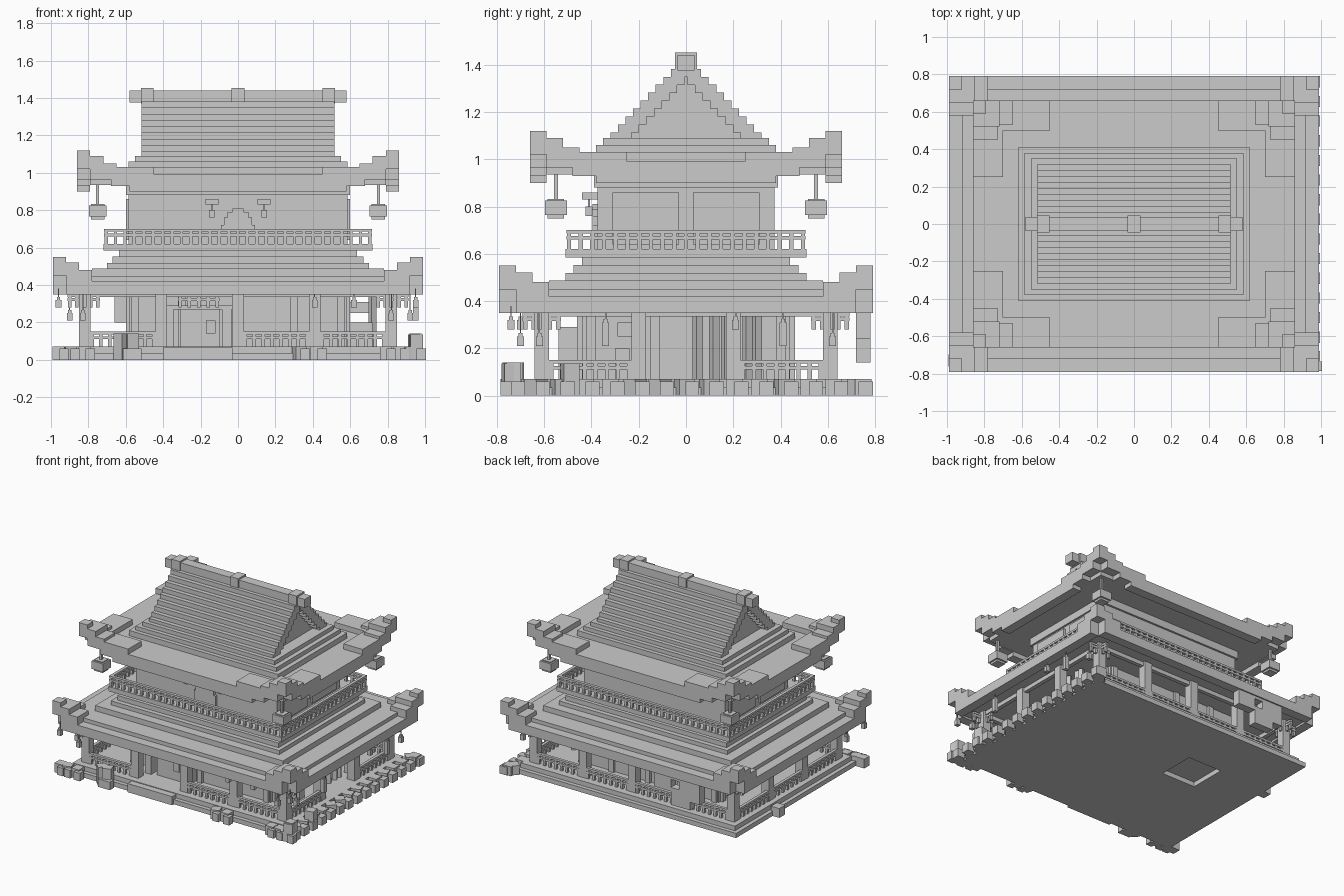
import bpy, bmesh, math, random
from mathutils import Matrix, Vector

old = bpy.data.objects.get("Cube")
if old:
    bpy.data.objects.remove(old, do_unlink=True)

GREY = (0.6, 0.6, 0.6, 1)
mat = bpy.data.materials.new("plain grey")
mat.use_nodes = True
mat.diffuse_color = GREY
mat.node_tree.nodes["Principled BSDF"].inputs["Base Color"].default_value = GREY


class Part:
    """Collects boxes into one named mesh object."""
    def __init__(self, name):
        self.name, self.bm = name, bmesh.new()

    def box(self, x0, x1, y0, y1, z0, z1, turn=0):
        c = Vector(((x0 + x1) / 2, (y0 + y1) / 2, (z0 + z1) / 2))
        m = (Matrix.Translation(c) @ Matrix.Rotation(turn, 4, 'Z')
             @ Matrix.Diagonal((abs(x1 - x0), abs(y1 - y0), abs(z1 - z0), 1)))
        bmesh.ops.create_cube(self.bm, size=1, matrix=m)

    def tier(self, hx, hy, z0, z1):
        self.box(-hx, hx, -hy, hy, z0, z1)

    def post(self, x, y, r, z0, z1, turn=0):
        self.box(x - r, x + r, y - r, y + r, z0, z1, turn)

    def done(self):
        me = bpy.data.meshes.new(self.name)
        self.bm.to_mesh(me)
        self.bm.free()
        me.materials.append(mat)
        bpy.context.collection.objects.link(bpy.data.objects.new(self.name, me))


CORNERS = [(sx, sy) for sx in (-1, 1) for sy in (-1, 1)]


def eave(name, X, Y, z, rims, arms):
    """Eave whose rim hangs in the middle and climbs in steps to each corner."""
    p = Part(name)
    p.tier(X - .07, Y - .07, z - .055, z)
    # rim pieces: distance left free at the corner, bottom height
    for e, b in rims:
        for s in (-1, 1):
            p.box(-X + e, X - e, s * (Y - .07), s * Y, z + b, z)
            p.box(s * (X - .07), s * X, -Y + e, Y - e, z + b, z)
    # corner steps: start, end, width, bottom, top
    steps = arms + [(.21, .07, .13, -.01, .06), (.14, 0, .14, .03, .1), (.07, 0, .07, .03, .13)]
    for sx, sy in CORNERS:
        for a, e, w, b, t in steps:
            p.box(sx * (X - a), sx * (X - e), sy * (Y - w), sy * Y, z + b, z + t)
            p.box(sx * (X - w), sx * X, sy * (Y - a), sy * (Y - e), z + b, z + t)
    p.done()


def rail(p, a, b, z0, z1, gap=.05):
    """Railing with two bars and evenly spaced posts between two points."""
    (xa, ya), (xb, yb) = a, b
    t = .011
    for z in (z1 - .015, (z0 + z1) / 2):
        p.box(min(xa, xb) - t, max(xa, xb) + t, min(ya, yb) - t, max(ya, yb) + t, z, z + .015)
    n = max(1, round(math.hypot(xb - xa, yb - ya) / gap))
    for i in range(n + 1):
        f = i / n
        p.post(xa + (xb - xa) * f, ya + (yb - ya) * f, .009, z0, z1)


# Stepped base with a square recess underneath
p = Part("base")
p.box(-.92, -.51, -.72, .72, 0, .035)
p.box(-.23, .92, -.72, .72, 0, .035)
p.box(-.51, -.23, -.72, .03, 0, .035)
p.box(-.51, -.23, .31, .72, 0, .035)
p.tier(.89, .69, .035, .07)
p.box(-.4, -.03, -.74, -.66, 0, .065)
p.done()

# Rocks along the front and the right edges
random.seed(4)
p = Part("edge_rocks")
for x in (-.96, -.9, -.82, -.62, -.57, .33, .42, .79, .86, .95):
    high = .14 if x in (-.62, -.57, .95) else .07
    p.post(x, -.73, .032, 0, high, random.choice((0, .3, .78)))
    p.post(x + .03, -.76, .025, 0, .06)
for i in range(15):
    y = -.74 + i * .105
    p.post(.92, y, .035, 0, .07, random.choice((0, .3, .78)))
    p.post(.965, y + .03, .03, 0, .06)
for y in (-.74, -.49):
    p.post(.95, y, .034, 0, .135, .2)
p.post(-.94, .25, .035, 0, .07)
p.post(.94, .75, .035, 0, .07)
p.done()

# Ground floor hall
p = Part("lower_hall")
p.tier(.58, .44, .07, .37)
for s in (-1, 1):
    for x in (-.55, -.3, 0, .3, .55):
        p.post(x, s * .44, .02, .07, .36)
    for y in (-.4, -.13, .13, .4):
        p.post(s * .58, y, .02, .07, .36)
p.done()

# Entrance door with frame and lattice above
p = Part("entrance")
p.box(-.31, -.1, -.52, -.44, .07, .27)
for x in (-.37, -.06):
    p.box(x - .025, x + .025, -.54, -.44, .07, .29)
p.box(-.4, -.03, -.54, -.44, .27, .29)
p.box(-.17, -.12, -.53, -.51, .14, .21)
rail(p, (-.31, -.6), (-.11, -.6), .28, .35)
p.done()

# Veranda columns
p = Part("veranda_columns")
COLS = [-.82, -.41, 0, .41, .82]
SIDES = [-.61, -.2, .2, .61]
for s in (-1, 1):
    for x in COLS:
        p.post(x, s * .61, .031, .07, .37)
    for y in SIDES[1:3]:
        p.post(s * .82, y, .031, .07, .37)
    p.box(-.82, .82, s * .61 - .015, s * .61 + .015, .335, .37)
    p.box(s * .82 - .015, s * .82 + .015, -.61, .61, .335, .37)
p.done()

# Veranda railings and corner brackets
p = Part("veranda_railings")
for s in (-1, 1):
    for i in range(4):
        if not (s == -1 and i == 1):
            rail(p, (COLS[i] + .04, s * .63), (COLS[i + 1] - .04, s * .63), .07, .15)
    for i in range(3):
        if not (s == 1 and i == 1):
            rail(p, (s * .84, SIDES[i] + .04), (s * .84, SIDES[i + 1] - .04), .07, .15)
for sx, sy in CORNERS:
    rail(p, (sx * .75, sy * .62), (sx * .9, sy * .62), .28, .35, .04)
    rail(p, (sx * .82, sy * .54), (sx * .82, sy * .68), .28, .35, .04)
p.done()

# Turned slats and a stall by the right side
p = Part("side_slats")
for y in (.05, .12, .17, .26, .3):
    p.post(.72, y, .016, .07, .345, .5)
p.box(.6, .72, -.3, -.24, .07, .2)
p.box(.6, .7, -.29, -.23, .25, .31)
p.done()

# Small hanging bells under the lower eave: place, bottom and body height
p = Part("bells")
BELLS = [(-.96, -.74, .28, .04), (-.9, -.62, .21, .04), (-.83, -.7, .21, .04), (.41, -.7, .28, .04),
         (.62, -.7, .28, .04), (.82, -.7, .21, .04), (.95, -.74, .28, .04), (.95, -.34, .21, .1),
         (.95, .21, .28, .04), (.95, .41, .21, .1), (.92, .62, .21, .04), (.92, -.62, .21, .04)]
for x, y, z, h in BELLS:
    p.post(x, y, .015, z, z + h)
    p.post(x, y, .009, z + h, z + h + .015)
    p.post(x, y, .003, z + h, .38)
p.done()

# Hanging screen with a square opening at the back
p = Part("back_screen")
p.box(-.42, -.28, .72, .78, .24, .42)
p.box(-.66, -.49, .72, .78, .2, .38)
p.box(-.49, -.42, .72, .78, .33, .42)
p.box(-.58, -.42, .72, .78, .14, .27)
p.done()

# Lower roof
eave("lower_eave", .99, .79, .42, [(.07, -.07)], [])
p = Part("lower_roof_courses")
for hx, hy, z in ((.92, .72, .41), (.78, .58, .45), (.7, .51, .48), (.67, .475, .515), (.635, .44, .55)):
    p.tier(hx, hy, z - .02, z + .038)
p.done()

# Balcony around the upper floor
p = Part("balcony")
p.tier(.72, .51, .585, .62)
for s in (-1, 1):
    rail(p, (-.705, s * .495), (.705, s * .495), .62, .7)
    rail(p, (s * .705, -.495), (s * .705, .495), .62, .7)
p.done()

# Upper hall with panels
p = Part("upper_hall")
p.tier(.585, .375, .58, .97)
p.tier(.6, .39, .88, .95)
for s in (-1, 1):
    for side in (-1, 1):
        p.box(s * .58, s * .6, side * .03, side * .31, .64, .86)
p.done()

# Stepped arch and hung window lanterns on the front
p = Part("front_arch")
for h, top in ((.09, .72), (.075, .76), (.055, .79), (.03, .81)):
    p.box(-h, h, -.395, -.37, .62, top)
for x in (-.14, .14):
    p.box(x - .035, x + .035, -.44, -.37, .83, .86)
    p.post(x, -.41, .014, .76, .8)
    p.post(x, -.41, .005, .8, .84)
p.done()

# Upper roof: eave, low courses, gabled top
eave("upper_eave", .86, .66, .99, [(.28, -.09), (.18, -.06), (.07, -.025)],
     [(.41, .07, .16, -.025, .04)])
p = Part("upper_roof_courses")
for i, (hx, hy) in enumerate(((.62, .41), (.585, .38), (.55, .35))):
    p.tier(hx, hy, .98, 1.03 + i * .03)
N = 9
for i in range(N):
    w, z = .32 - i * .032, 1.08 + i * .0335
    p.tier(.46, w, z, z + .034)
    for s in (-1, 1):
        p.box(-.515, .515, s * max(0, w - .09), s * w, z, z + .034)
p.done()

# Ridge beam with three ornaments
p = Part("ridge")
p.tier(.58, .037, 1.375, 1.44)
for x in (-.485, 0, .485):
    p.box(x - .034, x + .034, -.046, .046, 1.37, 1.452)
p.done()

# Lanterns hanging from the upper corners
p = Part("corner_lanterns")
for sx, sy in CORNERS:
    x, y = sx * .75, sy * .55
    p.post(x, y, .047, .765, .825)
    p.post(x, y, .035, .75, .832)
    p.post(x, y, .008, .83, .97)
p.done()
